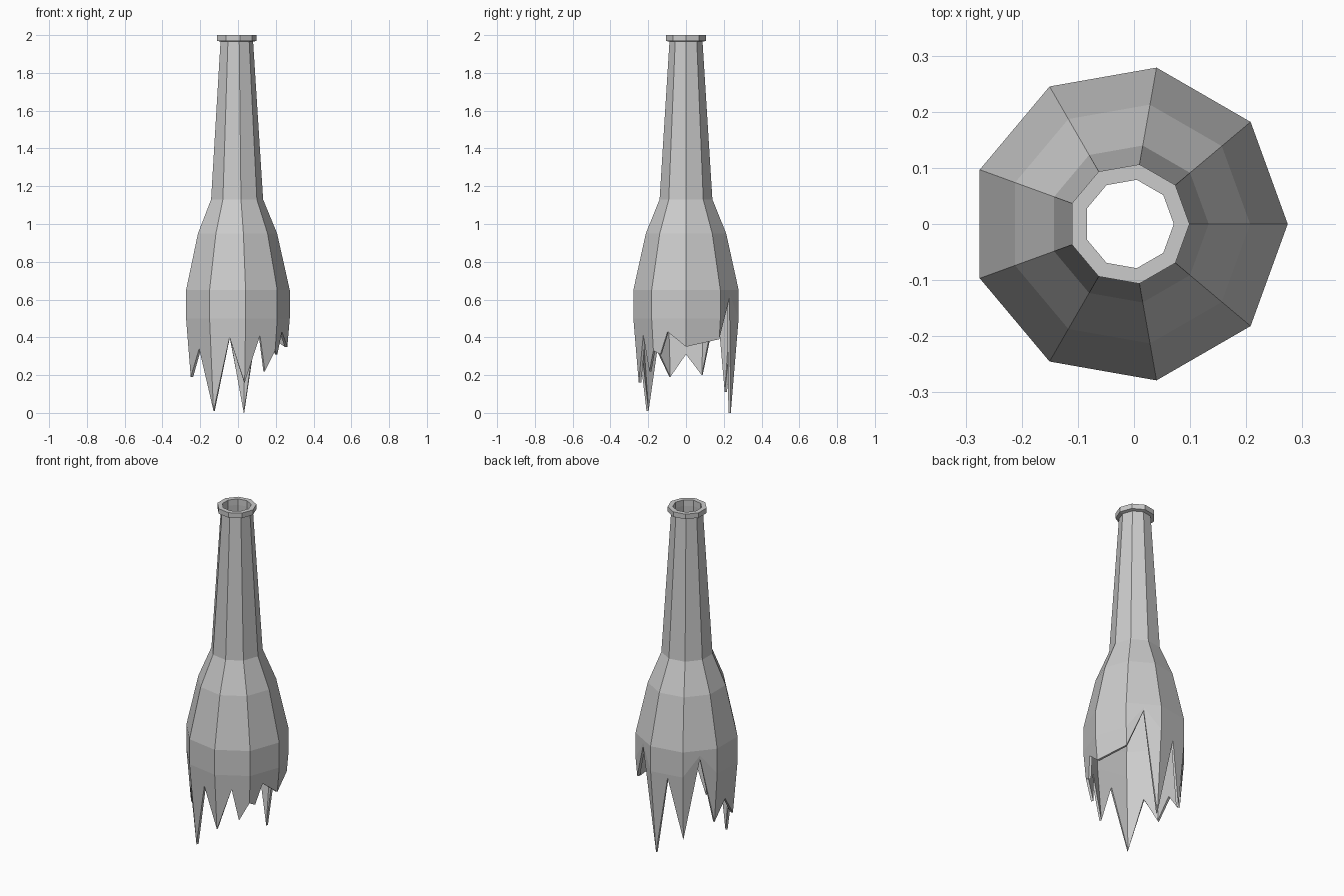
import bpy, bmesh, math

if "Cube" in bpy.data.objects:
    bpy.data.objects.remove(bpy.data.objects["Cube"])

SIDES, STEP, CX = 9, 40, -0.009

# broken rim: angle in degrees -> height (facet corners plus notches between)
RIM = {0: .35, 40: .39, 60: .61, 80: .0, 101: .48, 120: .11, 140: .60,
       160: .20, 180: .31, 200: .19, 219: .34, 240: .01, 262: .40, 280: .16,
       299: .41, 308: .22, 320: .33, 328: .31, 338: .43}

# outer and inner profiles above the break: (radius, height)
OUTER = [(.108, 2.0), (.108, 1.97), (.089, 1.965), (.142, 1.13), (.216, .95), (.283, .65)]
INNER = [(.268, .65), (.203, .95), (.132, 1.13), (.080, 1.965), (.080, 2.0)]


def taper(r, z):
    """Body narrows slightly toward the tips."""
    return r * (1 - .3 * max(0, .5 - z))


def on_facet(r, deg, z):
    """Point on the nine-sided outline at the given angle."""
    d = math.radians(deg % STEP - STEP / 2)
    r = r * math.cos(math.pi / SIDES) / math.cos(d)
    a = math.radians(deg)
    return (CX + r * math.cos(a), r * math.sin(a), z)


def column(deg, tip):
    """Closed wall section: outside down to the break, back up inside."""
    mid = max(.5, tip + .02)
    pts = OUTER + [(.283, mid), (taper(.283, tip), tip),
                   (taper(.268, tip), tip), (.268, mid)] + INNER
    return [on_facet(r, deg, z) for r, z in pts]


# bottle shell, one column per rim point
bm = bmesh.new()
cols = [[bm.verts.new(p) for p in column(d, z)] for d, z in sorted(RIM.items())]
n = len(cols[0])
for i, a in enumerate(cols):
    b = cols[(i + 1) % len(cols)]
    for j in range(n):
        k = (j + 1) % n
        bm.faces.new((a[j], a[k], b[k], b[j]))
bmesh.ops.recalc_face_normals(bm, faces=bm.faces)
mesh = bpy.data.meshes.new("broken_bottle")
bm.to_mesh(mesh)
bm.free()
bpy.context.collection.objects.link(bpy.data.objects.new("broken_bottle", mesh))
